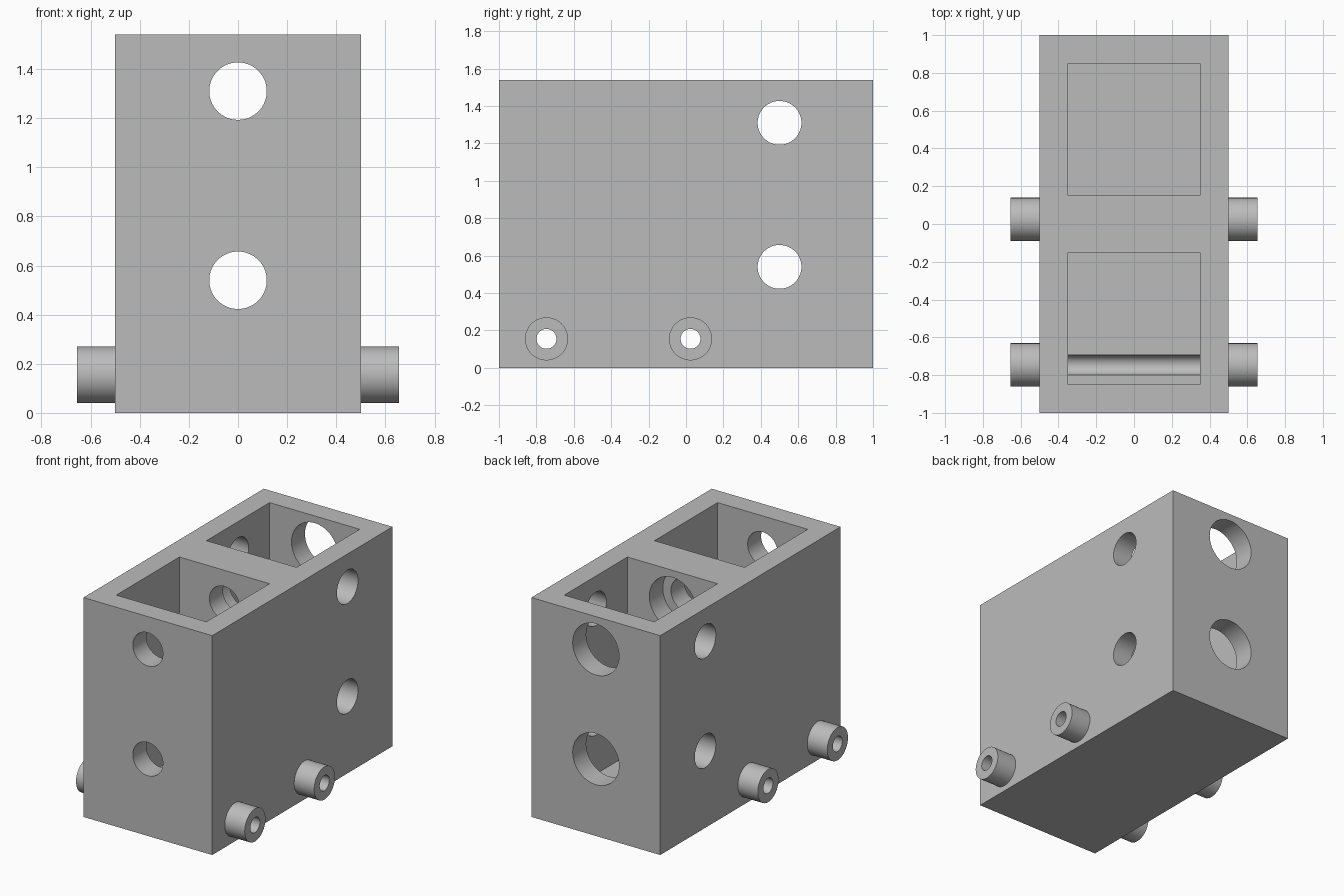
import bpy
import math
from mathutils import Vector

cube = bpy.data.objects.get("Cube")
if cube:
    bpy.data.objects.remove(cube, do_unlink=True)

# Single plain grey material
grey = bpy.data.materials.new("plain grey")
grey.use_nodes = True
COLOUR = (0.5, 0.5, 0.5, 1)
grey.diffuse_color = COLOUR
grey.node_tree.nodes["Principled BSDF"].inputs["Base Color"].default_value = COLOUR

HEIGHT = 1.54
WALL = 0.15
HOLE, WIDE_HOLE = 0.117, 0.18
HOLE_LEVELS = (0.54, 1.31)
PEG_R, PEG_BORE, PEG_Z, PEG_END = 0.115, 0.053, 0.155, 0.655
PEG_SPOTS = {"front": -0.746, "middle": 0.024}


def box(name, low, high):
    low, high = Vector(low), Vector(high)
    bpy.ops.mesh.primitive_cube_add(size=1, location=(low + high) / 2)
    ob = bpy.context.object
    ob.name = name
    ob.scale = high - low
    bpy.ops.object.transform_apply(location=False, rotation=False, scale=True)
    ob.data.materials.append(grey)
    return ob


def rod(name, start, end, radius):
    start, end = Vector(start), Vector(end)
    axis = end - start
    bpy.ops.mesh.primitive_cylinder_add(vertices=64, radius=radius, depth=axis.length,
                                        location=(start + end) / 2,
                                        rotation=axis.to_track_quat('Z', 'Y').to_euler())
    ob = bpy.context.object
    ob.name = name
    ob.data.materials.append(grey)
    return ob


def cut(target, cutter):
    cutter.hide_render = True
    mod = target.modifiers.new("cut", 'BOOLEAN')
    mod.operation, mod.solver, mod.object = 'DIFFERENCE', 'EXACT', cutter
    bpy.context.view_layer.objects.active = target
    bpy.ops.object.modifier_apply(modifier=mod.name)
    bpy.data.objects.remove(cutter, do_unlink=True)


def smooth(ob):
    bpy.ops.object.select_all(action='DESELECT')
    ob.select_set(True)
    bpy.context.view_layer.objects.active = ob
    bpy.ops.object.shade_smooth_by_angle(angle=math.radians(30))


# Block with two open-topped chambers
body = box("body", (-0.5, -1, 0), (0.5, 1, HEIGHT))
for y in (-0.5, 0.5):
    cut(body, box("chamber", (-0.35, y - 0.35, WALL), (0.35, y + 0.35, HEIGHT + 0.2)))

for z in HOLE_LEVELS:
    # Narrow holes through the front wall and front half of the divider
    cut(body, rod("front_hole", (0, -1.2, z), (0, 0.05, z), HOLE))
    # Wide holes through the back wall and back half of the divider
    cut(body, rod("back_hole", (0, 0, z), (0, 1.2, z), WIDE_HOLE))
    # Holes through both side walls of the rear chamber
    cut(body, rod("side_hole", (-0.7, 0.5, z), (0.7, 0.5, z), HOLE))

# Axle bores across the block
for y in PEG_SPOTS.values():
    cut(body, rod("axle_bore", (-0.7, y, PEG_Z), (0.7, y, PEG_Z), PEG_BORE))
smooth(body)

# Hollow pegs on both sides
for place, y in PEG_SPOTS.items():
    for side, s in (("left", 1), ("right", -1)):
        peg = rod(f"{place}_{side}_peg", (s * 0.5, y, PEG_Z), (s * PEG_END, y, PEG_Z), PEG_R)
        cut(peg, rod("peg_bore", (s * 0.4, y, PEG_Z), (s * 0.8, y, PEG_Z), PEG_BORE))
        smooth(peg)
